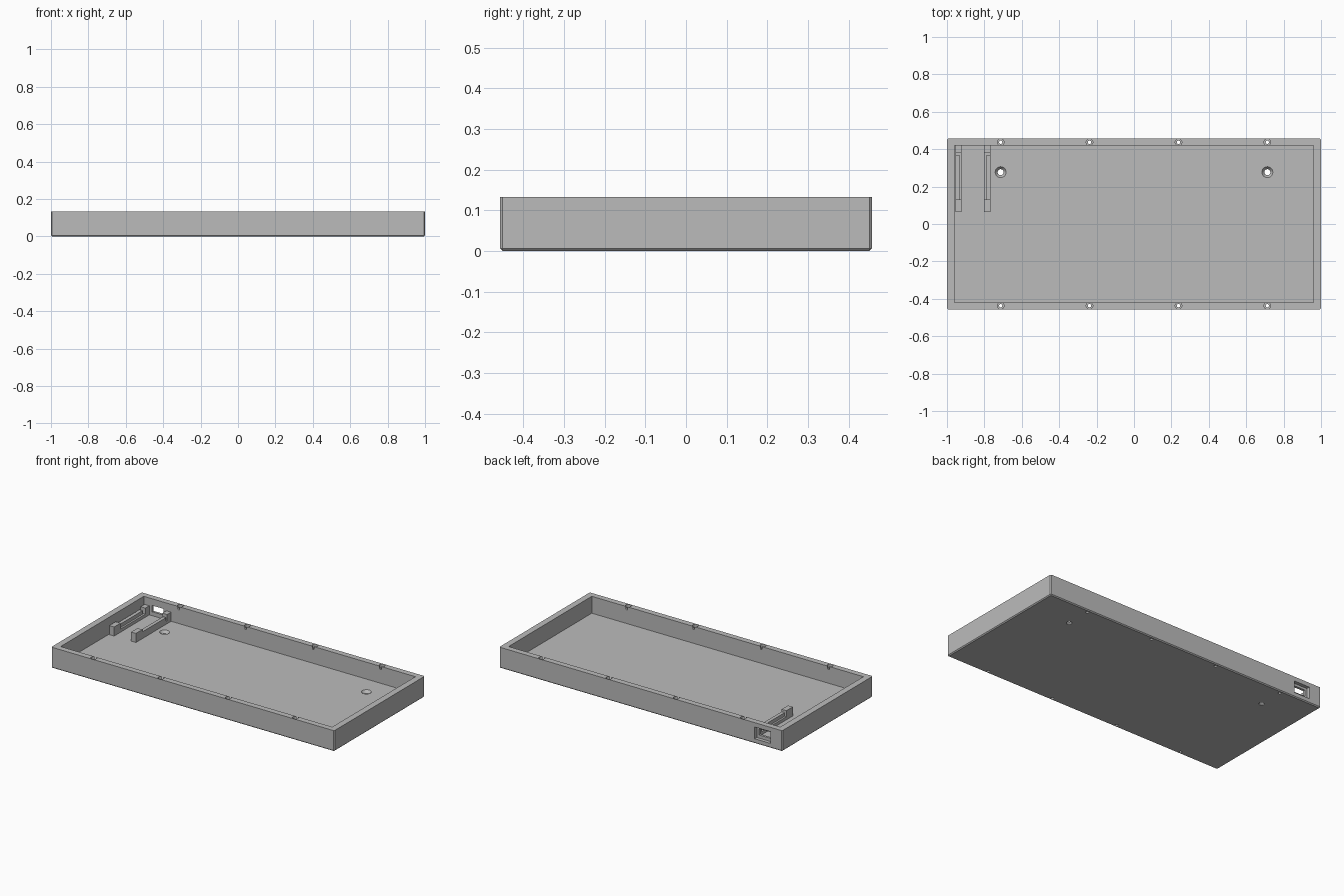
import bpy
import bmesh
from mathutils import Matrix, Vector

cube = bpy.data.objects.get("Cube")
if cube:
    bpy.data.objects.remove(cube, do_unlink=True)

grey = bpy.data.materials.new("plain grey")
grey.use_nodes = True
grey.diffuse_color = (0.5, 0.5, 0.5, 1)
bsdf = next(n for n in grey.node_tree.nodes if n.type == "BSDF_PRINCIPLED")
bsdf.inputs["Base Color"].default_value = grey.diffuse_color


def finish(name, bm):
    mesh = bpy.data.meshes.new(name)
    bmesh.ops.recalc_face_normals(bm, faces=bm.faces)
    bm.to_mesh(mesh)
    bm.free()
    obj = bpy.data.objects.new(name, mesh)
    bpy.context.collection.objects.link(obj)
    mesh.materials.append(grey)
    return obj


def add_box(bm, low, high):
    low, high = Vector(low), Vector(high)
    place = Matrix.Translation((low + high) / 2) @ Matrix.Diagonal((*(high - low), 1))
    return bmesh.ops.create_cube(bm, size=1, matrix=place)["verts"]


def box(name, low, high):
    bm = bmesh.new()
    add_box(bm, low, high)
    return finish(name, bm)


def cone(name, x, y, z0, z1, r0, r1):
    bm = bmesh.new()
    bmesh.ops.create_cone(bm, cap_ends=True, segments=24, radius1=r0, radius2=r1,
                          depth=z1 - z0, matrix=Matrix.Translation((x, y, (z0 + z1) / 2)))
    return finish(name, bm)


def cut(target, cutter):
    mod = target.modifiers.new("cut", "BOOLEAN")
    mod.operation = "DIFFERENCE"
    mod.solver = "EXACT"
    mod.object = cutter
    bpy.context.view_layer.objects.active = target
    bpy.ops.object.modifier_apply(modifier=mod.name)
    bpy.data.objects.remove(cutter, do_unlink=True)


HALF_X, HALF_Y, TOP = 1.0, 0.457, 0.133
IN_X, IN_Y, FLOOR = 0.96, 0.42, 0.025
PORT_X = -0.861

# Tray: block with small chamfers everywhere except round the rim
bm = bmesh.new()
add_box(bm, (-HALF_X, -HALF_Y, 0), (HALF_X, HALF_Y, TOP))
edges = [e for e in bm.edges if not all(v.co.z > FLOOR for v in e.verts)]
bmesh.ops.bevel(bm, geom=edges, offset=0.006, segments=1, affect="EDGES")
tray = finish("tray", bm)
cut(tray, box("cavity", (-IN_X, -IN_Y, FLOOR), (IN_X, IN_Y, TOP + 0.1)))

# Screw holes down through the long walls, with wider seats at the rim
for x in (-0.713, -0.238, 0.238, 0.713):
    for side in (-1, 1):
        y = side * 0.437
        cut(tray, cone("screw_hole", x, y, -0.05, TOP + 0.05, 0.009, 0.009))
        cut(tray, cone("screw_seat", x, y, TOP - 0.02, TOP + 0.05, 0.018, 0.018))

# Countersunk mounting holes in the floor
for x in (-0.713, 0.713):
    cut(tray, cone("mount_hole", x, 0.277, -0.05, 0.1, 0.016, 0.016))
    cut(tray, cone("countersink", x, 0.277, 0.008, FLOOR + 0.002, 0.016, 0.031))

# Connector port: wide outer pocket and smaller opening into the tray
cut(tray, box("port_pocket", (PORT_X - 0.056, HALF_Y - 0.022, 0.03),
              (PORT_X + 0.056, HALF_Y + 0.05, 0.105)))
cut(tray, box("port_opening", (PORT_X - 0.04, IN_Y - 0.05, 0.05),
              (PORT_X + 0.04, HALF_Y + 0.05, 0.09)))

# Board rails: ledge, thin side wall and taller stops at both ends
for name, side in (("right_rail", -1), ("left_rail", 1)):
    bm = bmesh.new()

    def part(inner, outer, y0, y1, z1):
        a, b = sorted((PORT_X + side * inner, PORT_X + side * outer))
        add_box(bm, (a, y0, FLOOR - 0.005), (b, y1, z1))

    part(0.06, 0.094, 0.065, IN_Y + 0.005, 0.045)
    part(0.072, 0.094, 0.12, 0.37, 0.068)
    part(0.06, 0.094, 0.065, 0.13, 0.083)
    part(0.06, 0.094, 0.38, IN_Y + 0.005, 0.083)
    finish(name, bm)
